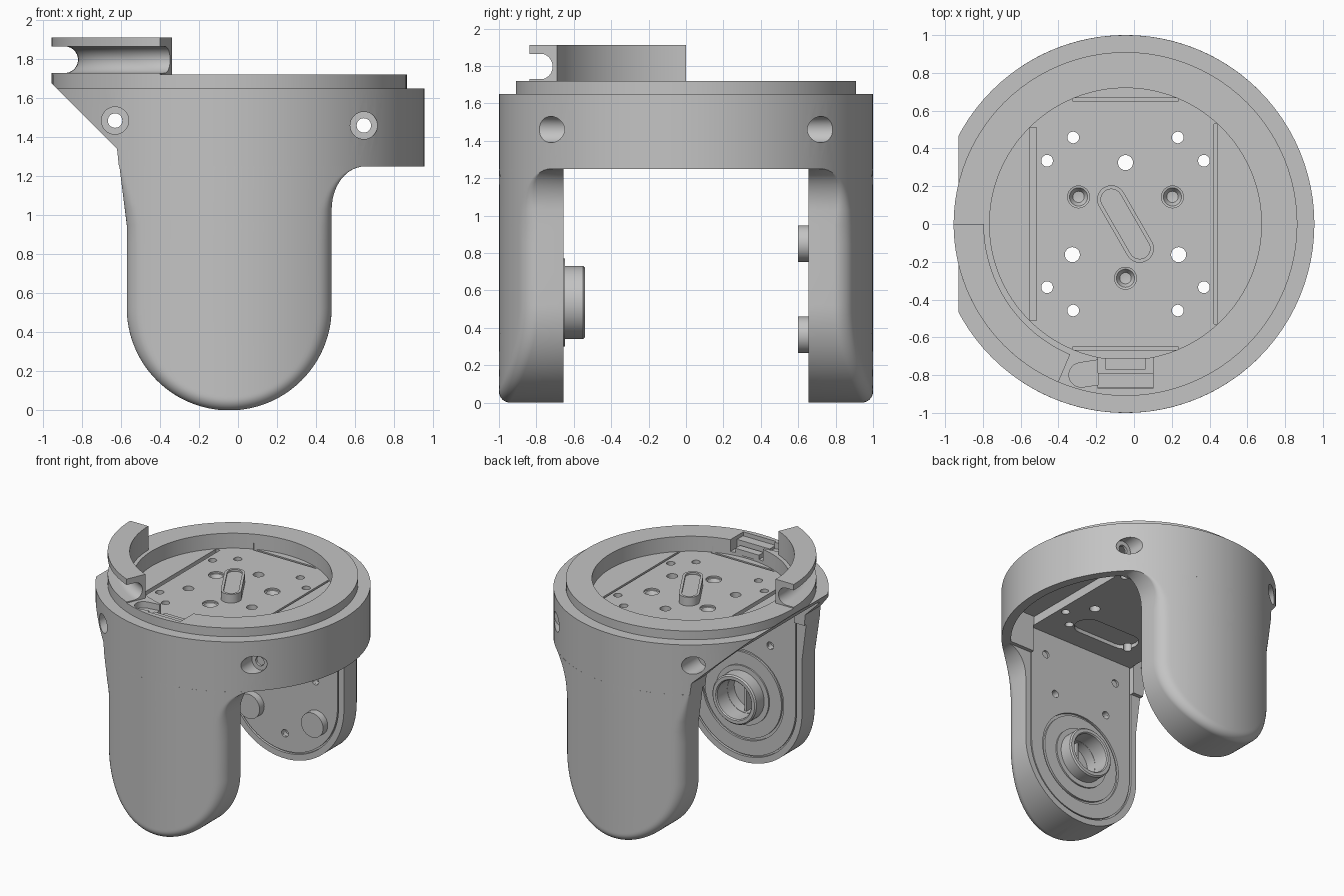
import bpy, bmesh
from math import sin, cos, asin, pi, sqrt, hypot, radians

cube = bpy.data.objects.get("Cube")
if cube:
    bpy.data.objects.remove(cube)

grey = bpy.data.materials.new("plain grey")
grey.use_nodes = True
grey.diffuse_color = (0.55, 0.55, 0.55, 1)
grey.node_tree.nodes["Principled BSDF"].inputs["Base Color"].default_value = (0.55, 0.55, 0.55, 1)

CX = -0.045          # axis of the housing
PIVOT = 0.525        # height of the leg pivot
INNER = 0.655        # inner face of the legs
parts = []


def loft(name, rings, wrap=False):
    """Skin closed rings of points into a solid."""
    bm = bmesh.new()
    vs = [[bm.verts.new(p) for p in ring] for ring in rings]
    n = len(vs[0])
    for i in range(len(vs) if wrap else len(vs) - 1):
        a, b = vs[i], vs[(i + 1) % len(vs)]
        for j in range(n):
            k = (j + 1) % n
            bm.faces.new((a[j], a[k], b[k], b[j]))
    if not wrap:
        bm.faces.new(vs[0])
        bm.faces.new(vs[-1])
    bmesh.ops.remove_doubles(bm, verts=bm.verts, dist=1e-5)
    bmesh.ops.recalc_face_normals(bm, faces=bm.faces)
    me = bpy.data.meshes.new(name)
    bm.to_mesh(me)
    bm.free()
    me.materials.append(grey)
    ob = bpy.data.objects.new(name, me)
    bpy.context.collection.objects.link(ob)
    return ob


def part(ob):
    parts.append(ob)
    return ob


def prism(name, pts, axis, a, b):
    """Extrude a 2D outline along y (outline in xz) or z (outline in xy)."""
    put = (lambda p, h: (p[0], h, p[1])) if axis == "y" else (lambda p, h: (p[0], p[1], h))
    return loft(name, [[put(p, h) for p in pts] for h in (a, b)])


def box(name, x0, x1, y0, y1, z0, z1):
    return prism(name, [(x0, y0), (x1, y0), (x1, y1), (x0, y1)], "z", z0, z1)


def cyl(name, r, u, v, axis, a, b, n=32):
    pts = [(u + r * cos(2 * pi * i / n), v + r * sin(2 * pi * i / n)) for i in range(n)]
    return prism(name, pts, axis, a, b)


def slot(name, x, y, half, r, angle, z0, z1):
    """Stadium-shaped block lying flat."""
    pts = []
    for i in range(26):
        t = -pi / 2 + pi * (i if i < 13 else i - 1) / 12
        px, py = r * cos(t) + (half if i < 13 else -half), r * sin(t)
        pts.append((x + px * cos(angle) - py * sin(angle), y + px * sin(angle) + py * cos(angle)))
    return prism(name, pts, "z", z0, z1)


def arch(name, r, top, y0, y1):
    """Round-ended leg outline."""
    pts = [(CX + r * cos(t), PIVOT + r * sin(t)) for t in [pi + pi * i / 40 for i in range(41)]]
    return prism(name, pts + [(CX + r, top), (CX - r, top)], "y", y0, y1)


def lathe(name, profile, place, a0=0, a1=360, n=96):
    full = a1 - a0 == 360
    angles = [radians(a0 + (a1 - a0) * i / n) for i in range(n if full else n + 1)]
    return loft(name, [[place(r * cos(t), r * sin(t), h) for r, h in profile] for t in angles], full)


def upright(x, y, h):
    return (CX + x, y, h)


def cut(ob, cutters):
    for c in cutters:
        c.hide_render = True
        m = ob.modifiers.new("cut", "BOOLEAN")
        m.operation, m.solver, m.object = "DIFFERENCE", "EXACT", c
    dg = bpy.context.evaluated_depsgraph_get()
    me = bpy.data.meshes.new_from_object(ob.evaluated_get(dg))
    ob.modifiers.clear()
    ob.data = me
    for c in cutters:
        bpy.data.objects.remove(c)


# Round housing with raised rim and sunken floor
FLOOR, UNDER, BASE, TOP = 1.6, 1.47, 1.25, 1.72
housing = part(lathe("housing", [(0, BASE), (1, BASE), (1, 1.65), (0.91, 1.65), (0.91, TOP),
                                 (0.72, TOP), (0.72, FLOOR), (0, FLOOR)], upright))
cuts = [
    prism("cutter", [(-1.3, 1.697), (-0.977, 1.697), (-0.62, 1.34), (-0.605, 1.2), (-1.3, 1.2)], "y", -1.2, 1.2),
    box("cutter", CX - 0.475, CX + 0.475, -0.675, 0.675, 1.2, UNDER),
    slot("cutter", CX - 0.02, -0.39, 0.17, 0.105, 0, 1.4, UNDER + 0.03),
]
# Hollow sides behind a thin outer wall
WALL, DEEP = 0.93, 0.625
half = asin(DEEP / WALL)
arc = [(WALL * cos(t), WALL * sin(t)) for t in [half * (i / 16 - 1) for i in range(33)]]
for s in (-1, 1):
    outline = [(0.47, -DEEP)] + arc + [(0.47, DEEP)]
    cuts.append(prism("cutter", [(CX + s * x, y) for x, y in outline], "z", 1.15, 1.54))
# Side screw holes with counterbores
for x, z in ((-0.63, 1.485), (0.645, 1.46)):
    cuts.append(cyl("cutter", 0.037, x, z, "y", -1.2, 1.2))
    for s in (-1, 1):
        cuts.append(cyl("cutter", 0.07, x, z, "y", s * 0.645, s * 1.2))
# Floor holes
for sx in (-1, 1):
    for sy in (-1, 1):
        for dx, y in ((0.415, 0.335), (0.277, 0.458)):
            cuts.append(cyl("cutter", 0.031, CX + sx * dx, sy * y, "z", 1.4, 1.7, 20))
for i in range(3):
    t = radians(90 + 120 * i)
    cuts.append(cyl("cutter", 0.04, CX + 0.325 * cos(t), 0.325 * sin(t), "z", 1.4, 1.7, 24))
    sink = [(0, 1.55), (0.03, 1.555), (0.048, 1.585), (0.058, 1.587), (0.058, 1.7), (0, 1.7)]
    cuts.append(lathe("cutter", sink, lambda x, y, h: (CX - 0.287 * cos(t) + x, -0.287 * sin(t) + y, h), n=32))
# Floor seams
cuts.append(box("cutter", -0.55, -0.515, -0.51, 0.51, 1.57, 1.65))
cuts.append(box("cutter", 0.423, 0.44, -0.53, 0.53, 1.575, 1.65))
for s in (-1, 1):
    cuts.append(box("cutter", CX - 0.28, CX + 0.28, s * 0.65, s * 0.668, 1.575, 1.65))
# Wire notch in the rim
cuts.append(box("cutter", -0.19, 0.1, -0.87, -0.6, 1.625, 1.8))
cuts.append(slot("cutter", -0.22, -0.79, 0.06, 0.065, 0.15, 1.67, 1.8))
cut(housing, cuts)
part(box("notch_block", -0.19, 0.1, -0.865, -0.79, 1.615, 1.69))
part(box("notch_clip", -0.15, 0.06, -0.77, -0.71, 1.615, 1.66))

# Raised oblong key on the floor
key = part(slot("floor_key", CX, 0, 0.15, 0.075, radians(-60), FLOOR - 0.01, 1.67))
cut(key, [slot("cutter", CX, 0, 0.15, 0.055, radians(-60), 1.655, 1.75)])

# Grooved guide standing on the rim
groove = [(0.843 - 0.068 * cos(t), 1.797 + 0.068 * sin(t)) for t in [-pi / 2 + pi * i / 16 for i in range(17)]]
part(lathe("rim_guide", [(0.75, TOP), (0.91, TOP), (0.91, 1.729)] + groove
           + [(0.91, 1.865), (0.91, 1.912), (0.75, 1.912)], upright, 180, 247, 24))


def leg(name, s):
    """Leg with a cylindrical outer face and a rounded edge."""
    levels = []
    for i in range(1, 31):
        t = pi / 2 * i / 30
        w = PIVOT * sin(t)
        levels.append((PIVOT - PIVOT * cos(t), CX - w, CX + w))
    levels += [(z, CX - PIVOT, CX + PIVOT) for z in (0.7, 0.85, 0.95)]
    for i in range(13):
        a = pi / 2 * i / 12
        z = 1.03 + 0.22 * sin(a)
        levels.append((z, CX - PIVOT - 0.125 * (z - 0.95), CX + PIVOT + 0.17 * (1 - cos(a))))
    rings = []
    for z, xl, xr in levels:
        r = 0.06 * min(1, max(0.02, (BASE - z) / 0.3))
        ring = [(xl, s * INNER, z)]
        for j in range(41):
            x = (xl + xr) / 2 + (xr - xl) / 2 * sin(pi / 2 * (j / 20 - 1))
            d = PIVOT - hypot(x - CX, z - PIVOT) if z < PIVOT else min(x - xl, xr - x)
            e = min(r, max(0, r - d))
            y = sqrt(1 - (x - CX) ** 2) - (r - sqrt(r * r - e * e))
            ring.append((x, s * y, z))
        rings.append(ring + [(xr, s * INNER, z)])
    return part(loft(name, rings))


def bracket(name, s, holes):
    """Inner side plate with screw holes."""
    ob = part(arch(name, 0.465, UNDER, s * (INNER + 0.004), s * (INNER + 0.022)))
    cut(ob, [cyl("cutter", 0.03, CX + x, z, "y", s * 0.6, s * 0.7, 20) for x, z in holes])
    return ob


front_leg, back_leg = leg("front_leg", -1), leg("back_leg", 1)
upper = [(-0.33, 1.29), (0.33, 1.29)]
front_holes = upper + [(-0.24, 0.99), (0.24, 0.99)]
back_holes = upper + [(0, 0.2), (-0.27, 0.69), (0.27, 0.69)]
for ob, s, holes in ((front_leg, -1, front_holes), (back_leg, 1, back_holes)):
    pocket = [arch("cutter", 0.477, 1.4, s * 0.6, s * (INNER + 0.02))]
    pocket += [cyl("cutter", 0.029, CX + x, z, "y", s * 0.6, s * 0.71, 20) for x, z in holes if z < 1.2]
    if s < 0:
        pocket.append(cyl("cutter", 0.15, CX, 0.535, "y", -0.76, -0.6, 48))
    cut(ob, pocket)

# Front bracket with bearing seat
front_bracket = bracket("front_bracket", -1, front_holes)
cut(front_bracket, [cyl("cutter", 0.36, CX, 0.535, "y", -0.72, -0.6, 64)])


def bearing(x, y, h):
    return (CX + x, -0.677 + h, 0.535 + y)


part(lathe("bearing_flange", [(0.16, 0), (0.34, 0), (0.34, 0.018), (0.16, 0.018)], bearing, n=64))
part(lathe("bearing_tube", [(0.152, 0), (0.235, 0), (0.235, 0.03), (0.195, 0.03), (0.195, 0.127),
                            (0.185, 0.137), (0.16, 0.137), (0.152, 0.129)], bearing, n=64))
part(box("bearing_web", CX - 0.008, CX + 0.008, -0.76, -0.69, 0.39, 0.68))

# Back bracket with three pegs
bracket("back_bracket", 1, back_holes)
for i in range(3):
    t = radians(90 + 120 * i)
    part(cyl("peg", 0.098, CX + 0.325 * cos(t), PIVOT + 0.325 * sin(t), "y", 0.6, 0.67))

# Smooth curved faces, keep edges crisp
bpy.ops.object.select_all(action="DESELECT")
for ob in parts:
    ob.select_set(True)
bpy.context.view_layer.objects.active = housing
bpy.ops.object.shade_smooth_by_angle()
